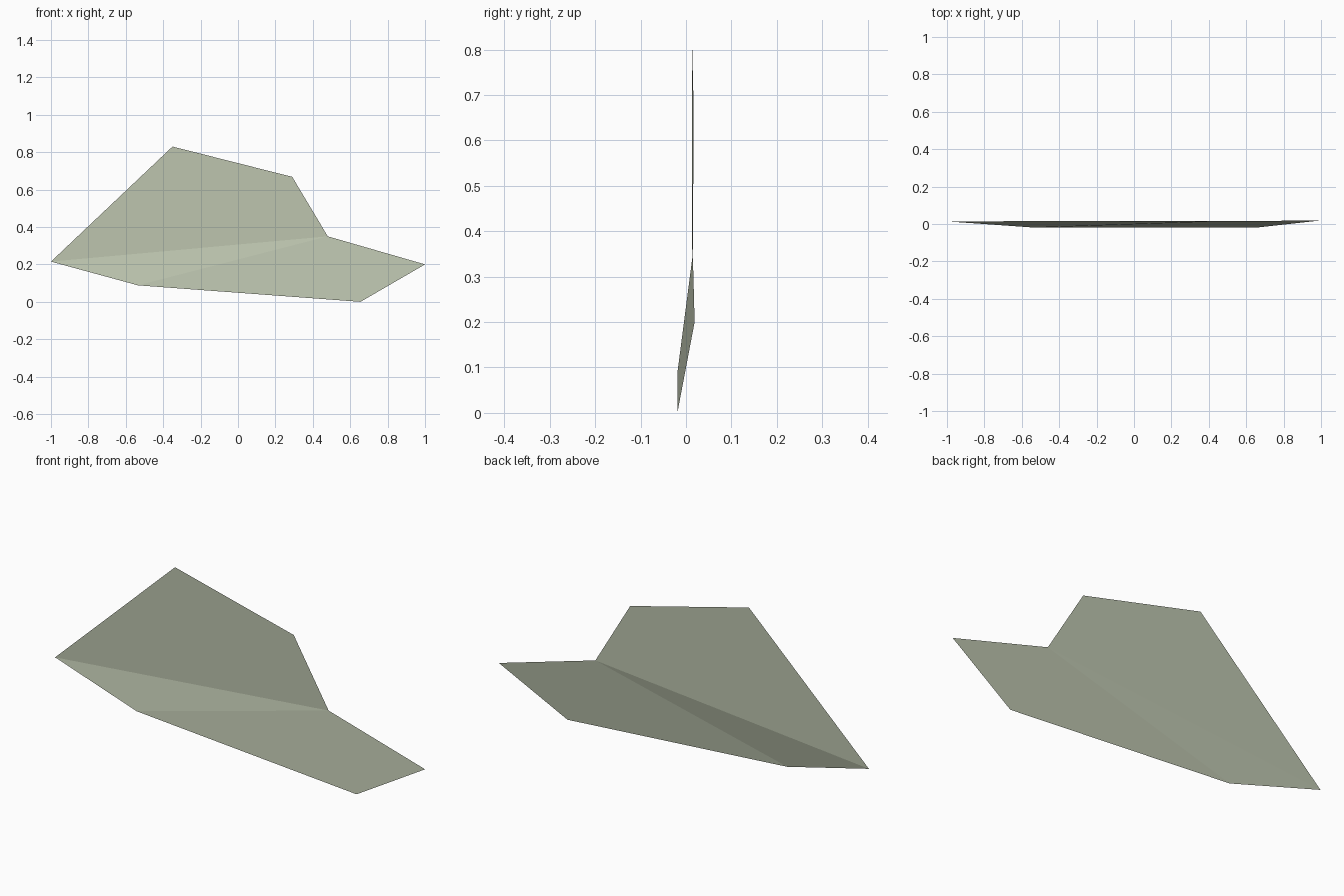
import bpy
import bmesh

cube = bpy.data.objects.get("Cube")
if cube:
    bpy.data.objects.remove(cube, do_unlink=True)

# Pale sage colour for the whole sheet
sage = bpy.data.materials.new("pale_sage")
sage.use_nodes = True
colour = (0.51, 0.56, 0.43, 1.0)
sage.diffuse_color = colour
bsdf = sage.node_tree.nodes["Principled BSDF"]
bsdf.inputs["Base Color"].default_value = colour
bsdf.inputs["Roughness"].default_value = 0.8

# Corners of the thin folded sheet
corners = {
    "right_tip": (-1.0, 0.014, 0.215),
    "peak": (-0.35, 0.013, 0.83),
    "shoulder": (0.29, 0.017, 0.668),
    "notch": (0.48, 0.015, 0.35),
    "left_tip": (1.0, 0.019, 0.20),
    "left_foot": (0.655, -0.019, 0.0),
    "right_foot": (-0.535, -0.019, 0.088),
}

# Three facets that meet along creases from the notch
facets = [
    ("right_tip", "notch", "shoulder", "peak"),
    ("right_tip", "right_foot", "notch"),
    ("right_foot", "left_foot", "left_tip", "notch"),
]

bm = bmesh.new()
verts = {name: bm.verts.new(co) for name, co in corners.items()}
for facet in facets:
    bm.faces.new([verts[name] for name in facet])

mesh = bpy.data.meshes.new("folded_shard")
bm.to_mesh(mesh)
bm.free()
mesh.materials.append(sage)
shard = bpy.data.objects.new("folded_shard", mesh)
bpy.context.collection.objects.link(shard)
